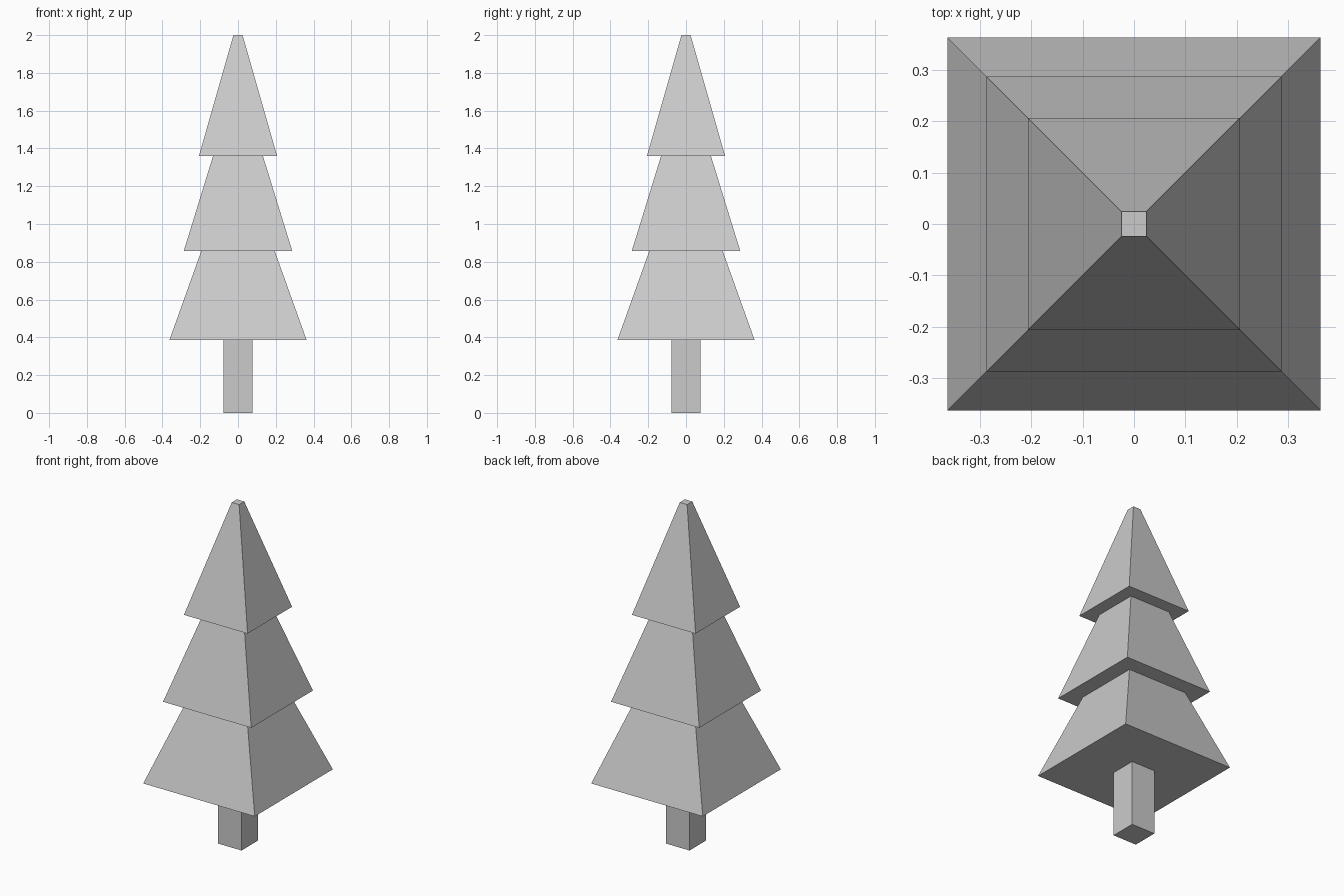
import bpy
import bmesh

if "Cube" in bpy.data.objects:
    bpy.data.objects.remove(bpy.data.objects["Cube"])


def square_loft(name, rings):
    """Skin a stack of (half_width, z) square rings and cap both ends."""
    bm = bmesh.new()
    loops = [[bm.verts.new((sx * h, sy * h, z))
              for sx, sy in ((-1, -1), (1, -1), (1, 1), (-1, 1))]
             for h, z in rings]
    for low, high in zip(loops, loops[1:]):
        for i in range(4):
            j = (i + 1) % 4
            bm.faces.new((low[i], low[j], high[j], high[i]))
    bm.faces.new(loops[0][::-1])
    bm.faces.new(loops[-1])
    bmesh.ops.recalc_face_normals(bm, faces=bm.faces[:])
    mesh = bpy.data.meshes.new(name)
    bm.to_mesh(mesh)
    bm.free()
    obj = bpy.data.objects.new(name, mesh)
    bpy.context.collection.objects.link(obj)
    return obj


# Square trunk
square_loft("trunk", [(0.077, 0.0), (0.077, 0.386)])

# Three stepped tiers of branches as one continuous skin
square_loft("foliage", [
    (0.363, 0.386), (0.194, 0.858),   # lower tier
    (0.287, 0.858), (0.132, 1.36),    # middle tier
    (0.207, 1.36), (0.024, 2.0),      # upper tier
])
